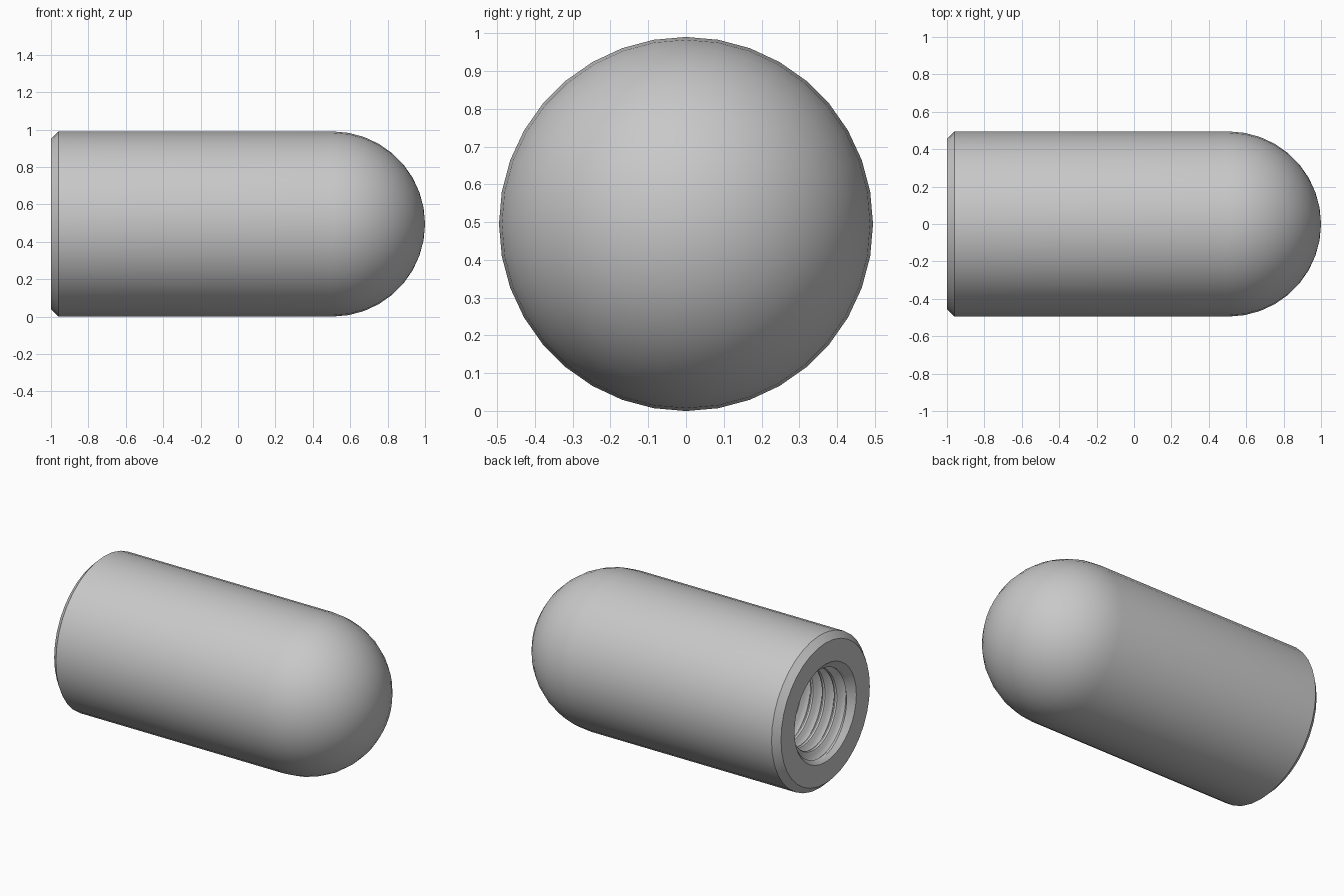
import bpy
import bmesh
from math import sin, cos, pi, radians

cube = bpy.data.objects.get("Cube")
if cube:
    bpy.data.objects.remove(cube, do_unlink=True)

SIDES = 36
R = 0.495                 # body radius, also the height of the axis
BEVEL = 0.04
RIM, MAJOR, MINOR = 0.317, 0.30, 0.25   # bore rim, thread root and crest radii
PITCH, STEPS = 0.085, 8
BORE_END = 0.3

bm = bmesh.new()


def ring_point(x, r, j):
    a = 2 * pi * j / SIDES
    return bm.verts.new((x, r * sin(a), R + r * cos(a)))


def skin(columns):
    """Join neighbouring columns of vertices with quads."""
    for left, right in zip(columns, columns[1:]):
        for k in range(len(left) - 1):
            bm.faces.new((left[k], left[k + 1], right[k + 1], right[k]))


# Outer shell: flat end, bevel, cylinder and round nose
profile = [(-1, RIM), (-1, R - BEVEL), (-1 + BEVEL, R)]
profile += [(1 - R + R * sin(t * pi / 18), R * cos(t * pi / 18)) for t in range(10)]
skin([[ring_point(x, r, j) for x, r in profile] for j in range(SIDES + 1)])


# Threaded bore: a helical ridge that starts in a countersink
def bore_radius(x, phase):
    ridge = abs(2 * phase - 1)                       # 0 at crest, 1 at root
    ridge = min(1, max(0, (ridge - 0.2) / 0.65))
    r = MINOR + (MAJOR - MINOR) * ridge
    countersink = RIM - (x + 1)
    return MAJOR if x >= BORE_END else max(r, countersink)


rows = int((1 + BORE_END) / PITCH + 2) * STEPS
columns = []
for j in range(SIDES + 1):
    column = []
    for k in range(rows):
        x = -1 + PITCH * (k / STEPS - 1 + j / SIDES)
        x = min(BORE_END, max(-1, x))
        column.append(ring_point(x, bore_radius(x, k % STEPS / STEPS), j))
    column.append(ring_point(BORE_END, MAJOR, j))
    column.append(ring_point(BORE_END + 0.15, 0, j))   # drilled cone tip
    columns.append(column)
skin(columns)

bmesh.ops.remove_doubles(bm, verts=bm.verts, dist=0.0005)
bmesh.ops.recalc_face_normals(bm, faces=bm.faces)

mesh = bpy.data.meshes.new("threaded_round_cap")
bm.to_mesh(mesh)
bm.free()
cap = bpy.data.objects.new("threaded_round_cap", mesh)
bpy.context.collection.objects.link(cap)

# Plain grey material
grey = bpy.data.materials.new("plain_grey")
grey.use_nodes = True
colour = (0.58, 0.58, 0.58, 1)
grey.diffuse_color = colour
grey.node_tree.nodes["Principled BSDF"].inputs["Base Color"].default_value = colour
mesh.materials.append(grey)

bpy.ops.object.select_all(action='DESELECT')
cap.select_set(True)
bpy.context.view_layer.objects.active = cap
bpy.ops.object.shade_smooth_by_angle(angle=radians(30))
